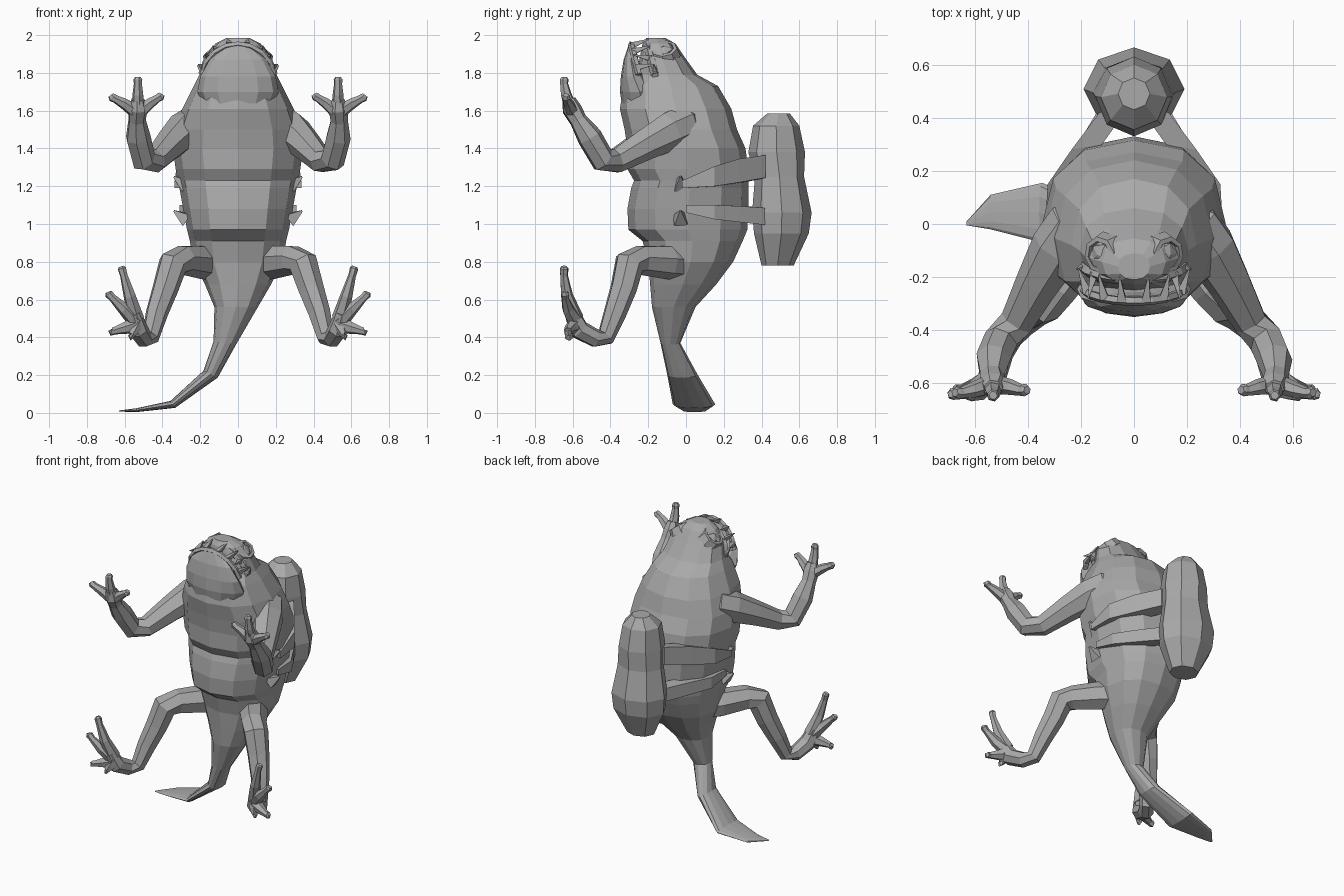
import bpy, bmesh, math
from mathutils import Vector, Matrix

skin = bpy.data.materials.new("grey_skin")
skin.diffuse_color = (0.4, 0.4, 0.4, 1)


def finish(name, bm):
    bmesh.ops.recalc_face_normals(bm, faces=bm.faces)
    me = bpy.data.meshes.new(name)
    bm.to_mesh(me)
    bm.free()
    me.materials.append(skin)
    ob = bpy.data.objects.new(name, me)
    bpy.context.collection.objects.link(ob)
    return ob


def skin_rings(name, rings):
    """Bridge equal-sized rings of points and cap both ends."""
    bm = bmesh.new()
    vs = [[bm.verts.new(p) for p in r] for r in rings]
    n = len(vs[0])
    for a, b in zip(vs, vs[1:]):
        for i in range(n):
            j = (i + 1) % n
            bm.faces.new((a[i], a[j], b[j], b[i]))
    bm.faces.new(vs[0])
    bm.faces.new(vs[-1])
    return finish(name, bm)


def power(v, e):
    return math.copysign(abs(v) ** e, v)


def loft(name, sections, n=12, e=1.0):
    """Sections: centre x, z, half width, front y, back y, tilt. Lower e is squarer."""
    rings = []
    for cx, z, hw, yf, yb, tilt in sections:
        ym, hy = (yf + yb) / 2, (yb - yf) / 2
        ring = []
        for k in range(n):
            a = math.tau * k / n
            w = hw * power(math.sin(a), e)
            ring.append((cx + w * math.cos(tilt), ym - hy * power(math.cos(a), e), z + w * math.sin(tilt)))
        rings.append(ring)
    return skin_rings(name, rings)


def tube(name, path, side=1, n=6):
    """Tapered limb through points (x, y, z, radius)."""
    pts = [Vector((p[0] * side, p[1], p[2])) for p in path]
    rings, u = [], None
    for i, p in enumerate(pts):
        d = (pts[min(i + 1, len(pts) - 1)] - pts[max(i - 1, 0)]).normalized()
        if u is None:
            u = d.orthogonal()
        u = (u - d * u.dot(d)).normalized()
        v = d.cross(u)
        r = path[i][3]
        rings.append([p + (u * math.cos(math.tau * k / n) + v * math.sin(math.tau * k / n)) * r
                      for k in range(n)])
    return skin_rings(name, rings)


def spike(name, base, tip, r):
    return tube(name, [(*base, r), (*tip, r * 0.12)], n=4)


def strap(name, sections, side):
    """Sections: y, outer x, inner x, low z, high z."""
    skin_rings(name, [[(side * xo, y, lo), (side * xo, y, hi), (side * xi, y + 0.02, hi), (side * xi, y + 0.02, lo)]
                      for y, xo, xi, lo, hi in sections])


# Torso, upper head and tail as one loft
loft("body", [
    (0, 1.985, 0.06, -0.21, -0.11, 0),
    (0, 1.955, 0.12, -0.23, -0.055, 0),
    (0, 1.88, 0.18, -0.245, -0.005, 0),
    (0, 1.79, 0.205, -0.26, 0.06, 0),
    (0, 1.73, 0.235, -0.33, 0.17, 0),
    (0, 1.61, 0.295, -0.35, 0.24, 0),
    (0, 1.50, 0.335, -0.325, 0.27, 0),
    (0, 1.40, 0.345, -0.31, 0.315, 0),
    (0, 1.29, 0.33, -0.31, 0.33, 0),
    (0, 1.23, 0.32, -0.275, 0.33, 0),
    (0, 1.19, 0.31, -0.29, 0.33, 0),
    (0, 1.08, 0.29, -0.31, 0.33, 0),
    (0, 0.97, 0.27, -0.305, 0.325, 0),
    (0, 0.91, 0.255, -0.23, 0.30, 0),
    (0, 0.80, 0.235, -0.20, 0.25, 0),
    (0, 0.68, 0.175, -0.19, 0.16, 0),
    (-0.01, 0.56, 0.115, -0.18, 0.05, 0),
    (-0.07, 0.37, 0.06, -0.135, -0.03, -0.15),
    (-0.145, 0.205, 0.042, -0.10, 0.06, -0.45),
    (-0.345, 0.045, 0.022, -0.07, 0.155, -1.0),
    (-0.54, 0.014, 0.010, -0.02, 0.11, -1.4),
    (-0.63, 0.010, 0.003, -0.005, 0.01, -1.5),
], e=0.88)

# Lower jaw and throat
loft("lower_jaw", [
    (0, 1.55, 0.15, -0.325, -0.10, 0),
    (0, 1.70, 0.215, -0.35, -0.14, 0),
    (0, 1.78, 0.20, -0.345, -0.21, 0),
    (0, 1.87, 0.15, -0.33, -0.255, 0),
    (0, 1.945, 0.06, -0.305, -0.27, 0),
])


# Lips and teeth follow the arched mouth
def mouth(a, y, r=0.0):
    return ((0.19 + r) * math.sin(a), y + 0.05 * (1 - math.cos(a)), 1.76 + (0.19 + r) * math.cos(a))


for name, y, rad in (("upper_lip", -0.205, 0.024), ("lower_lip", -0.29, 0.018)):
    tube(name, [(*mouth(math.radians(d), y), rad) for d in range(-80, 81, 20)], n=5)
for i, d in enumerate((-68, -36, -14, 14, 36, 68)):
    a = math.radians(d)
    spike("lower_tooth_%d" % i, mouth(a, -0.29), mouth(a, -0.20, 0.035), 0.024)
for i, d in enumerate((-52, 52)):
    a = math.radians(d)
    spike("upper_tooth_%d" % i, mouth(a, -0.205), mouth(a, -0.30, 0.03), 0.022)

# Rucksack-like bulb on the back, pinched in the middle
loft("back_bulb", [
    (0, 1.585, 0.06, 0.43, 0.55, 0),
    (0, 1.52, 0.125, 0.355, 0.60, 0),
    (0, 1.38, 0.145, 0.33, 0.63, 0),
    (0, 1.25, 0.155, 0.365, 0.625, 0),
    (0, 1.06, 0.19, 0.35, 0.665, 0),
    (0, 0.95, 0.18, 0.36, 0.65, 0),
    (0, 0.78, 0.095, 0.40, 0.57, 0),
], n=8)

for s, tag in ((1, "right"), (-1, "left")):
    # Broad straps tying the bulb to the flanks
    strap("upper_strap_" + tag, [(-0.02, 0.335, 0.27, 1.19, 1.23), (0.15, 0.325, 0.22, 1.20, 1.305),
                                 (0.28, 0.235, 0.12, 1.22, 1.345), (0.42, 0.13, 0.02, 1.245, 1.365)], s)
    strap("lower_strap_" + tag, [(0.0, 0.31, 0.25, 1.06, 1.10), (0.15, 0.30, 0.20, 1.025, 1.10),
                                 (0.28, 0.225, 0.12, 1.01, 1.095), (0.42, 0.14, 0.02, 0.995, 1.085)], s)
    # Small flaps on the flanks
    for i, z in enumerate((1.25, 1.07)):
        spike("flank_flap_%s_%d" % (tag, i), (s * 0.27, -0.03, z - 0.05), (s * 0.34, -0.03, z), 0.05)

    # Arm with rounded shoulder, elbow and wrist
    tube("arm_" + tag, [(0.15, 0.05, 1.54, 0.06), (0.23, -0.01, 1.525, 0.105), (0.285, -0.09, 1.49, 0.105),
                        (0.36, -0.22, 1.42, 0.085), (0.44, -0.37, 1.335, 0.066),
                        (0.50, -0.44, 1.34, 0.068), (0.53, -0.51, 1.46, 0.067),
                        (0.535, -0.57, 1.55, 0.047), (0.53, -0.605, 1.61, 0.052),
                        (0.53, -0.62, 1.66, 0.035)], s, 7)
    # Fingers with rounded pads
    for i, (x, y, z) in enumerate(((0.41, -0.625, 1.675), (0.53, -0.645, 1.765), (0.665, -0.635, 1.67))):
        bx = 0.53 + (x - 0.53) * 0.15
        tube("finger_%s_%d" % (tag, i), [(bx, -0.605, 1.60, 0.036),
             (bx + (x - bx) * 0.5, y + 0.01, 1.61 + (z - 1.61) * 0.5, 0.029),
             (bx + (x - bx) * 0.85, y, 1.61 + (z - 1.61) * 0.85, 0.022),
             (x, y, z, 0.024), (x + (x - bx) * 0.08, y, z + 0.012, 0.016)], s)

    # Leg with thigh, knee, shin and heel
    tube("leg_" + tag, [(0.08, 0.02, 0.79, 0.09), (0.19, -0.10, 0.80, 0.092),
                        (0.29, -0.24, 0.81, 0.08), (0.345, -0.30, 0.79, 0.08),
                        (0.385, -0.33, 0.66, 0.07), (0.43, -0.375, 0.53, 0.06),
                        (0.465, -0.425, 0.40, 0.048), (0.50, -0.48, 0.395, 0.05),
                        (0.53, -0.565, 0.44, 0.055), (0.555, -0.605, 0.53, 0.04)], s, 7)
    # Toes
    for i, (x, y, z) in enumerate(((0.615, -0.645, 0.765), (0.685, -0.64, 0.63),
                                   (0.67, -0.625, 0.43), (0.565, -0.62, 0.405))):
        bz = 0.47 + (z - 0.47) * 0.1
        tube("toe_%s_%d" % (tag, i), [(0.54, -0.585, bz, 0.045),
             (0.54 + (x - 0.54) * 0.45, y + 0.015, bz + (z - bz) * 0.45, 0.033),
             (0.54 + (x - 0.54) * 0.85, y, bz + (z - bz) * 0.85, 0.021),
             (x, y, z, 0.023), (x + 0.004, y, z + 0.01, 0.014)], s)

    # Eyeball with a raised lid around it
    c = Vector((s * 0.12, -0.115, 1.915))
    normal = Vector((s * 0.6, -0.1, 0.8)).normalized()
    rot = normal.to_track_quat('Z', 'Y').to_matrix().to_4x4()
    bm = bmesh.new()
    bmesh.ops.create_icosphere(bm, subdivisions=1, radius=0.05,
                               matrix=Matrix.Translation(c) @ rot @ Matrix.Diagonal((1, 1, 0.6, 1)))
    finish("eye_" + tag, bm)
    bm = bmesh.new()
    vs = []
    for k in range(8):
        a = math.tau * k / 8
        vs.append([bm.verts.new(c + rot.to_3x3() @ Vector((r * math.cos(a), r * math.sin(a), h)))
                   for r, h in ((0.085, -0.03), (0.07, 0.018), (0.052, 0.02), (0.047, -0.03))])
    for k in range(8):
        for m in range(4):
            a, b, q = vs[k], vs[(k + 1) % 8], (m + 1) % 4
            bm.faces.new((a[m], a[q], b[q], b[m]))
    finish("eyelid_" + tag, bm)
    # Low cheek points
    spike("cheek_point_" + tag, (s * 0.17, -0.16, 1.78), (s * 0.215, -0.17, 1.84), 0.03)
